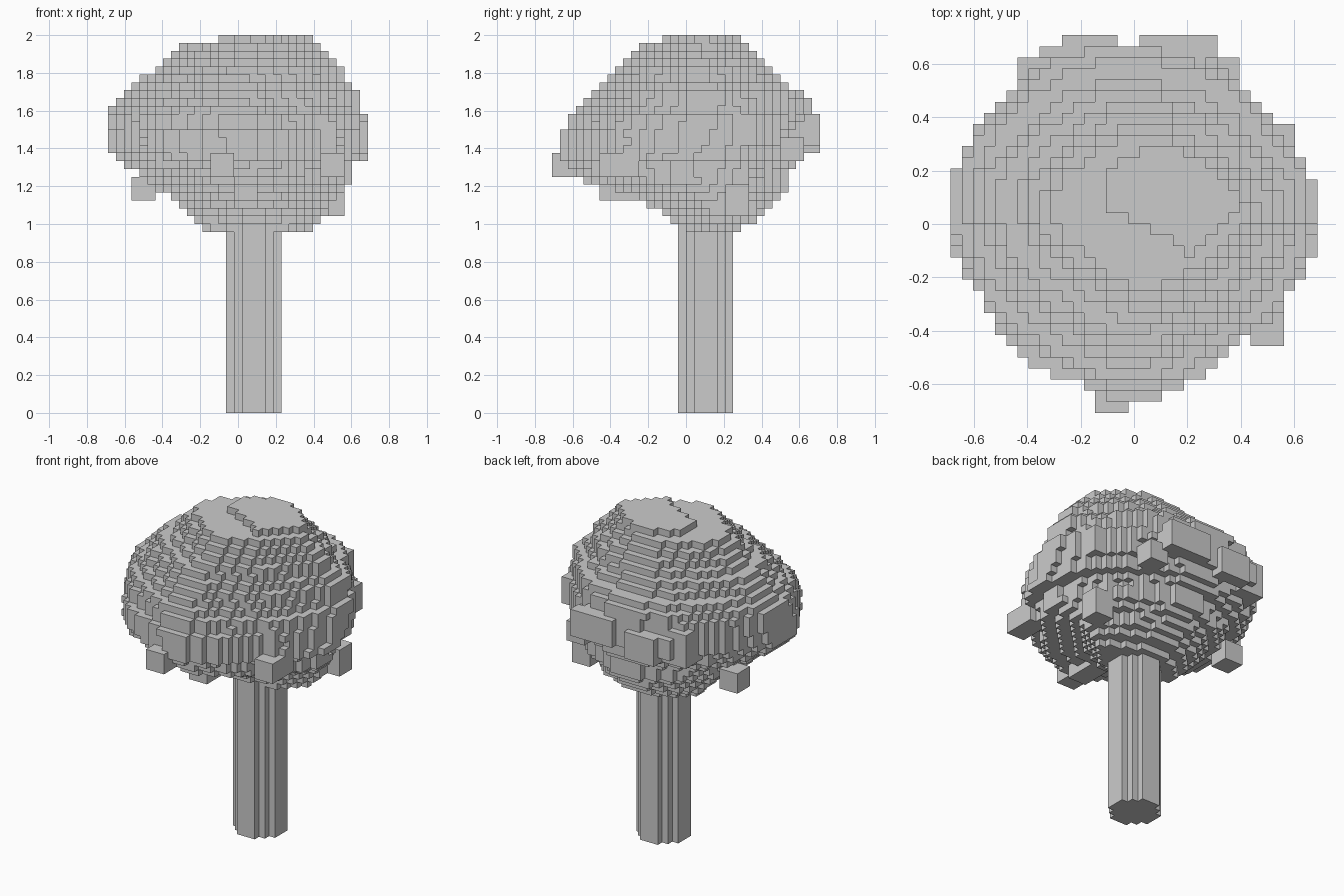
import bpy
import bmesh
import math

VOXEL = 1 / 24
GRID_X, GRID_Y = 33, 34

cube = bpy.data.objects.get("Cube")
if cube:
    bpy.data.objects.remove(cube, do_unlink=True)

grey = bpy.data.materials.new("plain_grey")
grey.use_nodes = True
grey.diffuse_color = (0.6, 0.6, 0.6, 1)
grey.node_tree.nodes["Principled BSDF"].inputs["Base Color"].default_value = grey.diffuse_color


def box(x, y, z, size=(3, 3, 3)):
    """Cells of a solid block with its lowest corner at x, y, z."""
    return {(x + a, y + b, z + c)
            for a in range(size[0]) for b in range(size[1]) for c in range(size[2])}


def build(name, cells):
    """Skin a set of cells with outer faces only and merge the flat areas."""
    bm = bmesh.new()
    corners = {}

    def corner(p):
        if p not in corners:
            corners[p] = bm.verts.new(((p[0] - GRID_X / 2) * VOXEL,
                                       (p[1] - GRID_Y / 2) * VOXEL, p[2] * VOXEL))
        return corners[p]

    for cell in sorted(cells):
        for axis in range(3):
            u, v = (axis + 1) % 3, (axis + 2) % 3
            for side in (0, 1):
                neighbour = list(cell)
                neighbour[axis] += 2 * side - 1
                if tuple(neighbour) in cells:
                    continue
                ring = []
                for du, dv in ((0, 0), (1, 0), (1, 1), (0, 1)):
                    p = list(cell)
                    p[axis] += side
                    p[u] += du
                    p[v] += dv
                    ring.append(corner(tuple(p)))
                bm.faces.new(ring if side else ring[::-1])
    bmesh.ops.dissolve_limit(bm, angle_limit=math.radians(1),
                             verts=bm.verts[:], edges=bm.edges[:])
    mesh = bpy.data.meshes.new(name)
    bm.to_mesh(mesh)
    bm.free()
    mesh.materials.append(grey)
    obj = bpy.data.objects.new(name, mesh)
    bpy.context.collection.objects.link(obj)
    return obj


# Crown extents by layer: height, left, right, front, back
PROFILE = (
    (23, 12, 26, 16, 24),
    (25, 10, 28, 14, 27),
    (27, 8, 29, 10, 29),
    (29, 5, 31, 4, 30),
    (31, 2, 31, 2, 31),
    (32, 1, 33, 1, 32),
    (34, 0, 33, 1, 33),
    (37, 0, 33, 2, 33),
    (39, 1, 32, 4, 33),
    (41, 3, 31, 6, 30),
    (44, 7, 29, 9, 27),
    (46, 9, 27, 11, 25),
    (47, 12, 26, 13, 24),
)


def extents(z):
    for low, high in zip(PROFILE, PROFILE[1:]):
        if low[0] <= z <= high[0]:
            t = (z - low[0]) / (high[0] - low[0])
            return [round(a + (b - a) * t) for a, b in zip(low[1:], high[1:])]


def roundness(dx, dy, z):
    """Fullest at the back, pointed to the front, top and bottom."""
    if dy < 0:
        full = 1.7 if dx < 0 else 1.5
    else:
        full = 2.05 if dx < 0 else 1.8
    return full - 0.025 * abs(z - 35)


def crown_layer(z):
    """Rounded outline with a slight ripple."""
    left, right, front, back = extents(z)
    cells = set()
    for x in range(left, right):
        for y in range(front, back):
            dx = (2 * x + 1 - left - right) / (right - left)
            dy = (2 * y + 1 - front - back) / (back - front)
            power = roundness(dx, dy, z)
            ripple = 0.03 * math.sin(7 * math.atan2(dy, dx) + z // 3)
            if abs(dx) ** power + abs(dy) ** power <= 1 + ripple:
                cells.add((x, y, z))
    return cells


# Leafy crown
crown = set()
for layer in range(23, 47):
    crown |= crown_layer(layer)

# Raised top patch, cut off along a diagonal
crown |= {c for c in crown_layer(47) if c[0] >= 14 and 4 * c[0] + 7 * c[1] >= 182}

# Broad swellings at the back and sides
crown |= box(8, 31, 34, (16, 2, 3))
crown |= box(10, 32, 33, (5, 2, 4))
crown |= box(17, 32, 34, (7, 2, 4))
crown |= box(6, 28, 33, (4, 4, 5))
crown |= box(28, 22, 34, (3, 4, 4))
crown |= box(26, 8, 32, (3, 4, 5))
crown |= box(6, 6, 31, (4, 4, 4))

# Small leaf clumps that stick out
crown |= box(13, 0, 30, (3, 4, 3))
crown |= box(16, 6, 27, (3, 5, 3))
crown |= box(27, 6, 30, (3, 5, 3))
crown |= box(27, 22, 25, (3, 3, 4))
crown |= box(3, 21, 27, (3, 3, 3))
crown |= box(23, 29, 32)
build("crown", crown)

# Straight trunk with stepped round section
trunk = {(x, y, z) for x in range(15, 22) for y in range(16, 23) for z in range(23)
         if abs(x - 18) + abs(y - 19) <= 4}
build("trunk", trunk)
